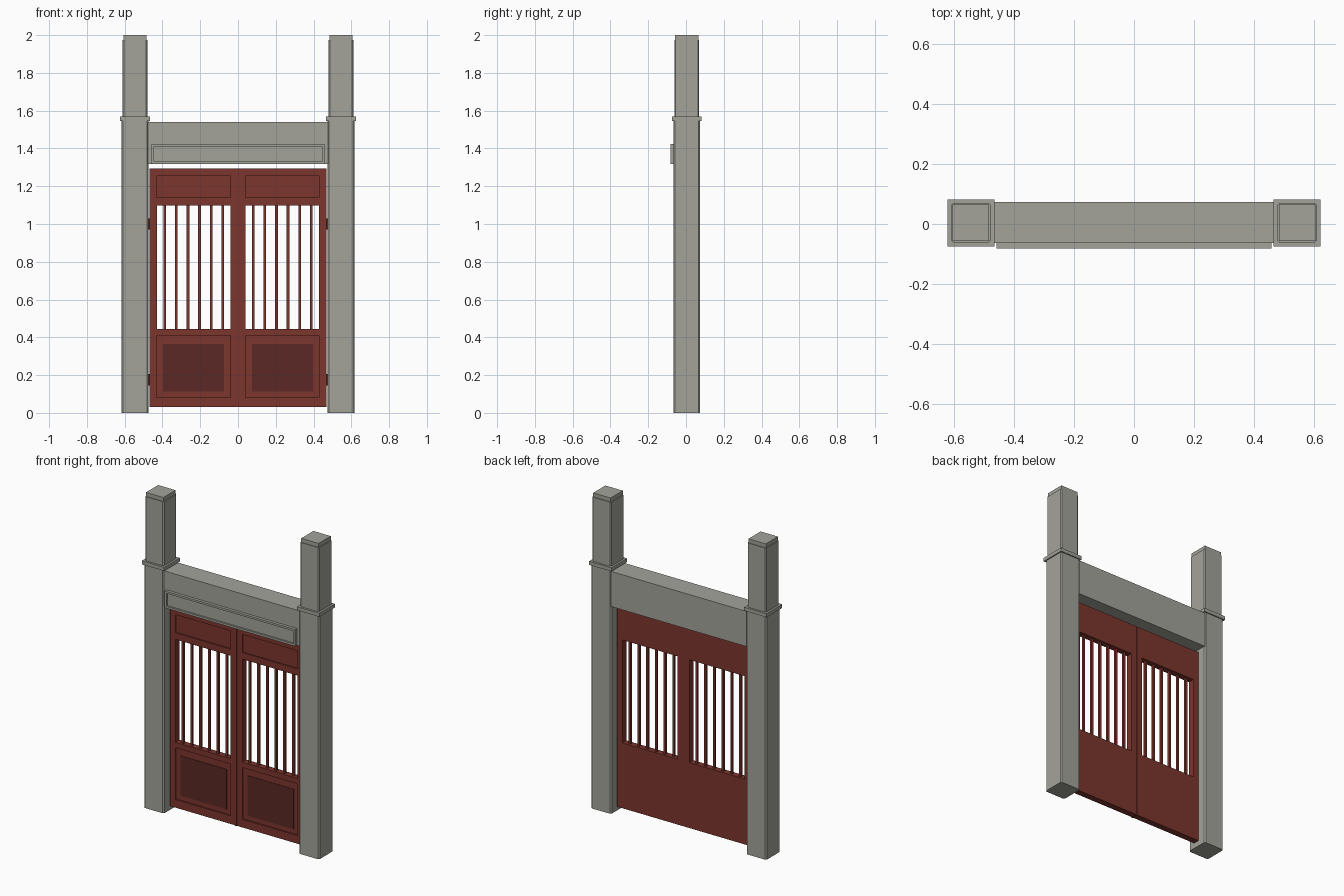
import bpy, bmesh

if "Cube" in bpy.data.objects:
    bpy.data.objects.remove(bpy.data.objects["Cube"])

def material(name, rgb):
    m = bpy.data.materials.new(name)
    m.diffuse_color = (*rgb, 1)
    m.use_nodes = True
    m.node_tree.nodes["Principled BSDF"].inputs["Base Color"].default_value = m.diffuse_color
    return m

STONE = material("stone", (0.37, 0.37, 0.33))
RED = material("red_paint", (0.20, 0.035, 0.026))
DARK = material("dark_red_paint", (0.105, 0.022, 0.018))

def boxes(name, parts, mat, bevel=0):
    """One object from boxes given as (x0, x1, y0, y1, z0, z1)."""
    bm = bmesh.new()
    for x0, x1, y0, y1, z0, z1 in parts:
        x0, x1 = sorted((x0, x1))
        vs = bmesh.ops.create_cube(bm, size=1)["verts"]
        for v in vs:
            v.co = (x0 if v.co.x < 0 else x1, y0 if v.co.y < 0 else y1, z0 if v.co.z < 0 else z1)
    if bevel:
        # chamfer the upright corners only
        up = [e for e in bm.edges if abs(e.verts[0].co.z - e.verts[1].co.z) > 0.1]
        bmesh.ops.bevel(bm, geom=up, offset=bevel, segments=1, affect='EDGES')
    me = bpy.data.meshes.new(name)
    bm.to_mesh(me)
    bm.free()
    me.materials.append(mat)
    ob = bpy.data.objects.new(name, me)
    bpy.context.collection.objects.link(ob)
    return ob

def square(cx, w, z0, z1, cy=0.004):
    return (cx - w / 2, cx + w / 2, cy - w / 2, cy + w / 2, z0, z1)

def frame(x0, x1, y0, y1, z0, z1, t):
    """Four bars around a rectangular opening."""
    return [(x0, x0 + t, y0, y1, z0, z1), (x1 - t, x1, y0, y1, z0, z1),
            (x0 + t, x1 - t, y0, y1, z0, z0 + t), (x0 + t, x1 - t, y0, y1, z1 - t, z1)]

YF, YB = -0.015, 0.025   # front and back of the door leaves

for s, side in ((-1, "left"), (1, "right")):
    # stone pillar: shaft, collar, slimmer upper shaft and top block
    cx = s * 0.545
    boxes(f"pillar_shaft_{side}", [square(cx, 0.142, 0, 1.545)], STONE, 0.008)
    boxes(f"pillar_collar_{side}", [square(cx, 0.157, 1.545, 1.568)], STONE)
    boxes(f"pillar_upper_{side}", [square(cx, 0.132, 1.568, 1.975)], STONE, 0.007)
    boxes(f"pillar_top_{side}", [square(cx, 0.122, 1.975, 2.0)], STONE)

    # door leaf frame: stiles and rails
    a, b = s * 0.001, s * 0.468
    i, o = s * 0.041, s * 0.43
    boxes(f"door_frame_{side}", [
        (a, i, YF, YB, 0.03, 1.295), (o, b, YF, YB, 0.03, 1.295),
        (i, o, YF, YB, 0.03, 0.082), (i, o, YF, YB, 0.41, 0.445),
        (i, o, YF, YB, 1.098, 1.14), (i, o, YF, YB, 1.255, 1.295)], RED)
    # recessed panels
    boxes(f"door_upper_panel_{side}", [(i, o, -0.007, YB, 1.14, 1.255)], RED)
    boxes(f"door_lower_panel_{side}", [(i, o, -0.007, YB, 0.082, 0.41)], RED)
    boxes(f"door_dark_panel_{side}", [(s * 0.073, s * 0.398, -0.010, -0.006, 0.112, 0.365)], DARK)
    # upright bars
    bars = [s * (0.081 + 0.0613 * k) for k in range(6)]
    boxes(f"door_bars_{side}", [(x - 0.007, x + 0.007, -0.002, 0.012, 0.445, 1.098) for x in bars], RED)
    # hinges
    boxes(f"hinges_{side}", [(s * 0.464, s * 0.477, -0.004, 0.012, z, z + 0.06) for z in (0.145, 0.97)], DARK)

# strip covering the joint of the leaves
boxes("meeting_strip", [(-0.009, 0.003, -0.021, -0.012, 0.03, 1.295)], RED)

# lintel and its framed sign panel
boxes("lintel", [(-0.476, 0.476, -0.064, 0.074, 1.317, 1.54)], STONE)
boxes("lintel_panel", [(-0.446, 0.446, -0.072, -0.062, 1.33, 1.412)], STONE)
boxes("lintel_panel_frame", frame(-0.459, 0.459, -0.0825, -0.064, 1.317, 1.424, 0.013), STONE)
